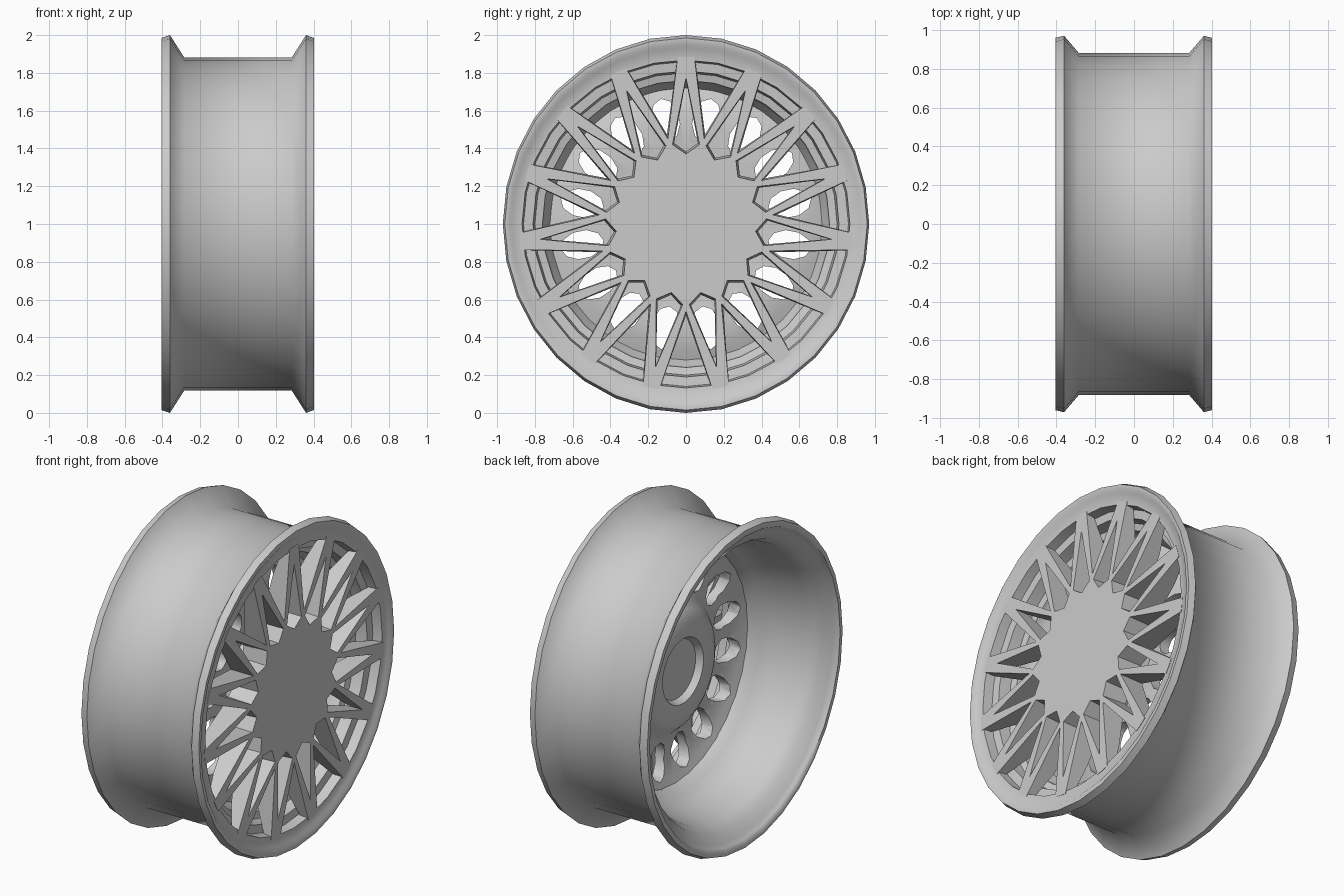
import bpy, bmesh
from math import sin, cos, pi, radians
from mathutils import Vector

if "Cube" in bpy.data.objects:
    bpy.data.objects.remove(bpy.data.objects["Cube"])

CZ = 1.0          # axle height, axle runs along x


def add_mesh(name, bm):
    bmesh.ops.recalc_face_normals(bm, faces=bm.faces)
    me = bpy.data.meshes.new(name)
    bm.to_mesh(me)
    bm.free()
    ob = bpy.data.objects.new(name, me)
    bpy.context.collection.objects.link(ob)
    return ob


def finish(ob, angle=35):
    ob.data.shade_smooth()
    ob.data.set_sharp_from_angle(angle=radians(angle))


def at(x, r, a, t=0.0):
    """Point at radius r, angle a from the top, tangential offset t."""
    return Vector((x, r * sin(a) + t * cos(a), CZ + r * cos(a) - t * sin(a)))


def lathe(name, profile, n, closed=True):
    """Revolve (x, radius) points around the axle."""
    bm = bmesh.new()
    rings = []
    for x, r in profile:
        if r == 0:
            rings.append([bm.verts.new((x, 0, CZ))] * n)
            continue
        ry = r if r < 0.9 else 0.9 + (r - 0.9) * 0.7   # flanges slightly narrower in y
        rings.append([bm.verts.new((x, ry * sin(2 * pi * i / n), CZ + r * cos(2 * pi * i / n)))
                      for i in range(n)])
    m = len(rings)
    for j in range(m if closed else m - 1):
        p, q = rings[j], rings[(j + 1) % m]
        for i in range(n):
            k = (i + 1) % n
            vs = list(dict.fromkeys((p[i], p[k], q[k], q[i])))
            if len(vs) > 2:
                bm.faces.new(vs)
    return add_mesh(name, bm)


def prism(bm, front, back):
    """Closed tapered prism between two point loops."""
    f = [bm.verts.new(p) for p in front]
    b = [bm.verts.new(p) for p in back]
    bm.faces.new(f)
    bm.faces.new(b[::-1])
    for i in range(len(f)):
        k = (i + 1) % len(f)
        bm.faces.new((f[k], f[i], b[i], b[k]))


def cut(ob, cutter):
    mod = ob.modifiers.new("cut", 'BOOLEAN')
    mod.operation = 'DIFFERENCE'
    mod.solver = 'EXACT'
    mod.object = cutter
    dg = bpy.context.evaluated_depsgraph_get()
    me = bpy.data.meshes.new_from_object(ob.evaluated_get(dg))
    ob.modifiers.clear()
    ob.data = me
    bpy.data.objects.remove(cutter)


# Rim barrel with flared flanges, stepped front and bowl-shaped rear
rim = lathe("rim", [
    (-0.285, 0.882), (0.285, 0.882), (0.36, 1.0), (0.402, 0.985), (0.402, 0.955),
    (0.388, 0.935), (0.383, 0.868), (0.325, 0.86), (0.32, 0.81), (0.25, 0.80),
    (0.24, 0.76), (0.17, 0.75), (0.14, 0.71), (0.06, 0.71), (0.02, 0.76),
    (-0.10, 0.80), (-0.26, 0.83), (-0.33, 0.86), (-0.37, 0.92), (-0.39, 0.94),
    (-0.405, 0.95), (-0.405, 0.985), (-0.36, 1.0)], 32)
finish(rim, 60)

# Inner dish with a raised rear hub and sixteen oval vents
dish = lathe("inner_dish", [
    (0.17, 0), (0.17, 0.40), (0.19, 0.55), (0.17, 0.66), (0.14, 0.74), (0.06, 0.74),
    (0.09, 0.67), (0.13, 0.56), (0.11, 0.42), (0.05, 0.36), (0.02, 0.31),
    (0.02, 0.20), (0.06, 0.18), (0.06, 0)], 48, closed=False)
bm = bmesh.new()
for k in range(16):
    a = 2 * pi * (k + 0.5) / 16
    oval = [(0.56 + 0.115 * cos(2 * pi * i / 10), 0.075 * sin(2 * pi * i / 10)) for i in range(10)]
    prism(bm, [at(0.3, r, a, t) for r, t in oval], [at(0.0, r, a, t) for r, t in oval])
cut(dish, add_mesh("vent_cutter", bm))
finish(dish, 60)

# Flat-faced front plate: hub disc and fifteen split spokes
FX, BX = 0.387, 0.23
plate = lathe("spoke_face", [(FX, 0), (FX, 0.885), (0.34, 0.875), (0.29, 0.72), (BX, 0.42), (BX, 0)],
              60, closed=False)
bm = bmesh.new()
step = 2 * pi / 15
for k in range(15):
    a = k * step
    # slot inside each split spoke, narrowing toward the rear
    slot = [(0.775, 0), (0.42, 0.072), (0.37, 0), (0.42, -0.072)]
    back = [(0.75, 0), (0.43, 0.062), (0.385, 0), (0.43, -0.062)]
    prism(bm, [at(FX + 0.01, r, a, t) for r, t in slot], [at(BX - 0.02, r, a, t) for r, t in back])

    # open wedge between neighbouring spokes
    def wedge(x, root, tip_half):
        p = at(x, root, a + step / 2)
        l, r = at(x, 0.885, a, tip_half), at(x, 0.885, a + step, -tip_half)
        return [p, p + (l - p) * 1.2, p + (r - p) * 1.2]
    prism(bm, wedge(FX + 0.01, 0.46, 0.044), wedge(BX - 0.02, 0.49, 0.050))
cut(plate, add_mesh("slot_cutter", bm))
finish(plate)

# Centre boss joining the front plate and the dish
boss = lathe("centre_boss", [(0.25, 0), (0.25, 0.35), (0.15, 0.37), (0.15, 0)], 32, closed=False)
finish(boss)
